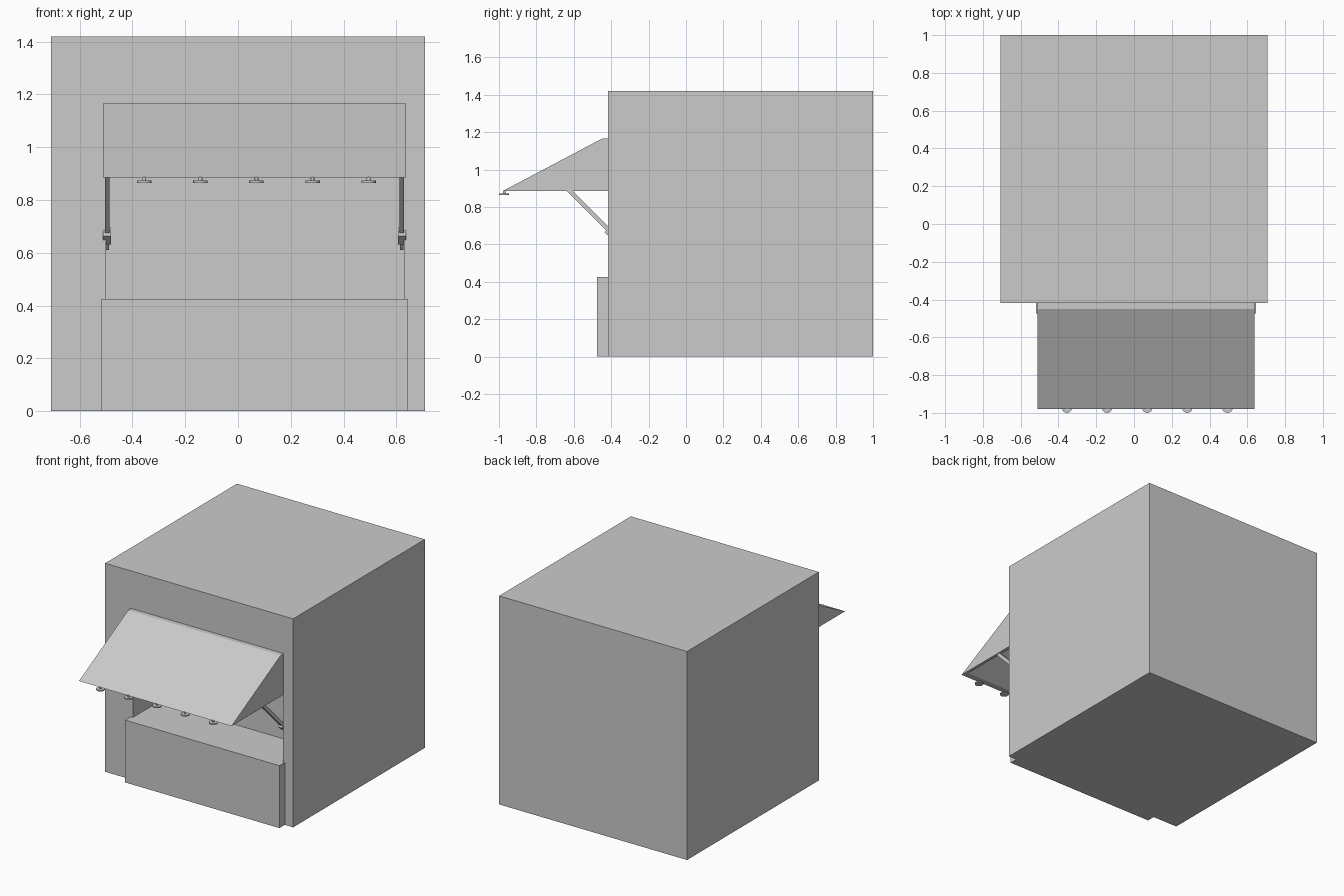
import bpy, bmesh, math
from mathutils import Vector

if "Cube" in bpy.data.objects:
    bpy.data.objects.remove(bpy.data.objects["Cube"])

grey = bpy.data.materials.new("light_grey")
grey.diffuse_color = (0.6, 0.6, 0.6, 1)
grey.use_nodes = True
grey.node_tree.nodes["Principled BSDF"].inputs["Base Color"].default_value = grey.diffuse_color


def finish(name, bm):
    bmesh.ops.recalc_face_normals(bm, faces=bm.faces)
    me = bpy.data.meshes.new(name)
    bm.to_mesh(me)
    bm.free()
    me.materials.append(grey)
    ob = bpy.data.objects.new(name, me)
    bpy.context.collection.objects.link(ob)
    return ob


def prism(name, x0, x1, profile):
    """Extrude a (y, z) profile from x0 to x1."""
    bm = bmesh.new()
    face = bm.faces.new([bm.verts.new((x0, y, z)) for y, z in profile])
    out = bmesh.ops.extrude_face_region(bm, geom=[face])["geom"]
    bmesh.ops.translate(bm, vec=(x1 - x0, 0, 0),
                        verts=[v for v in out if isinstance(v, bmesh.types.BMVert)])
    return finish(name, bm)


def box(name, x0, x1, y0, y1, z0, z1):
    return prism(name, x0, x1, [(y0, z0), (y1, z0), (y1, z1), (y0, z1)])


def bar(name, x, width, p, q, thick):
    """Straight bar in the yz plane from p to q."""
    p, q = Vector(p), Vector(q)
    d = (q - p).normalized() * thick / 2
    n = Vector((-d.y, d.x))
    return prism(name, x - width / 2, x + width / 2, [p + n, q + n, q - n, p - n])


def cut(ob, cutter):
    mod = ob.modifiers.new("cut", 'BOOLEAN')
    mod.operation = 'DIFFERENCE'
    mod.solver = 'EXACT'
    mod.object = cutter
    cutter.hide_render = True
    cutter.hide_set(True)


# Booth with a recessed serving window
booth = box("booth", -0.708, 0.708, -0.418, 1.0, 0, 1.42)
cut(booth, box("window_cutter", -0.50, 0.63, -0.6, -0.14, 0.40, 1.12))

# Counter, its top running back into the window
box("counter", -0.518, 0.645, -0.475, -0.418, 0, 0.425)
box("counter_top", -0.51, 0.64, -0.418, -0.13, 0.39, 0.425)

# Hollow sloping awning
awning = prism("awning", -0.512, 0.637,
               [(-0.418, 0.885), (-0.98, 0.885), (-0.45, 1.165), (-0.418, 1.165)])
cut(awning, prism("awning_cutter", -0.492, 0.617,
                  [(-0.40, 0.85), (-0.937, 0.85), (-0.937, 0.885),
                   (-0.445, 1.145), (-0.40, 1.145)]))

# Support struts with brackets
for side, x in (("left", -0.496), ("right", 0.621)):
    bar(side + "_strut", x, 0.018, (-0.68, 0.943), (-0.40, 0.663), 0.023)
    bar(side + "_strut_bracket", x, 0.030, (-0.422, 0.680), (-0.385, 0.648), 0.042)
    bar(side + "_strut_foot", x, 0.014, (-0.39, 0.653), (-0.355, 0.618), 0.022)

# Row of small lamps under the awning's front edge
for i in range(5):
    x = -0.355 + i * 0.2125
    for part, r, z0, z1 in (("shade", 0.0275, 0.865, 0.873), ("stem", 0.007, 0.872, 0.888)):
        bm = bmesh.new()
        bmesh.ops.create_cone(bm, cap_ends=True, segments=16, radius1=r, radius2=r, depth=z1 - z0)
        bmesh.ops.translate(bm, verts=bm.verts, vec=(x, -0.9725, (z0 + z1) / 2))
        finish(f"lamp_{part}_{i + 1}", bm)
